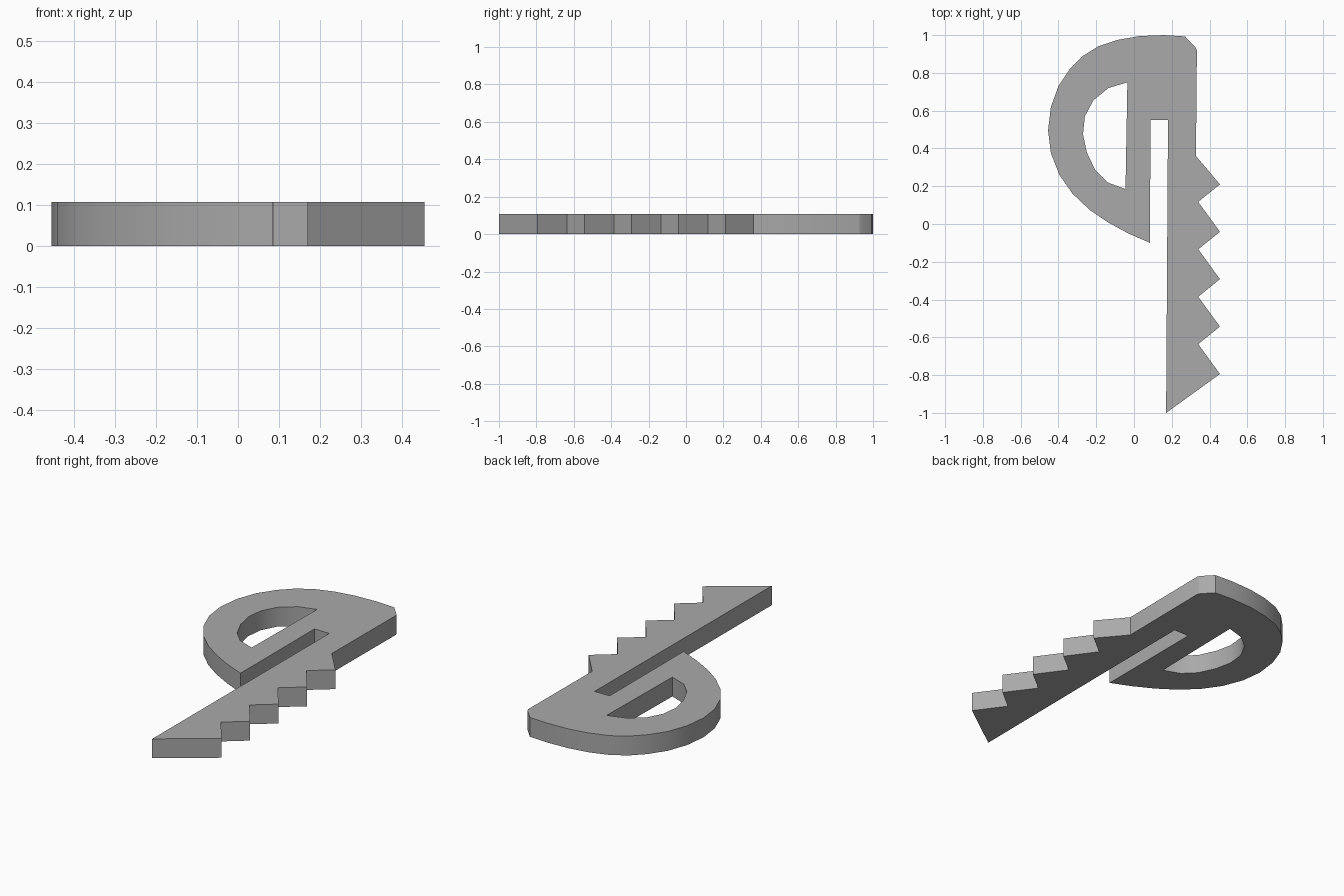
import bpy
import bmesh
import math

cube = bpy.data.objects.get("Cube")
if cube:
    bpy.data.objects.remove(cube, do_unlink=True)

THICKNESS = 0.108

grey = bpy.data.materials.new("plain grey")
grey.use_nodes = True
colour = (0.4, 0.4, 0.4, 1)
grey.diffuse_color = colour
grey.node_tree.nodes["Principled BSDF"].inputs["Base Color"].default_value = colour

# Rounded bow, from its lower tip round to the shoulder of the blade
bow = [(0.085, -0.10), (-0.03, -0.05), (-0.14, 0.01), (-0.235, 0.075),
       (-0.325, 0.16), (-0.395, 0.26), (-0.44, 0.375), (-0.455, 0.495),
       (-0.44, 0.62), (-0.40, 0.73), (-0.34, 0.82), (-0.27, 0.89),
       (-0.19, 0.94), (-0.085, 0.975), (0.03, 0.995), (0.16, 1.0),
       (0.27, 0.993), (0.325, 0.935), (0.333, 0.92), (0.328, 0.36)]

# Saw teeth down the outer edge of the blade
teeth = []
for i in range(5):
    tip_y = 0.21 - 0.251 * i
    teeth += [(0.455, tip_y), (0.34, tip_y - 0.093)]
teeth.pop()

# Pointed blade end and the slot between blade and bow
slot = [(0.17, -1.0), (0.18, 0.55), (0.087, 0.55)]

# Half-round finger hole
hole = [(-0.035, 0.75), (-0.135, 0.72), (-0.215, 0.655), (-0.26, 0.57),
        (-0.27, 0.475), (-0.25, 0.38), (-0.205, 0.285), (-0.14, 0.22),
        (-0.045, 0.185)]


def add_loop(bm, points):
    verts = [bm.verts.new((x, y, 0)) for x, y in points]
    for a, b in zip(verts, verts[1:] + verts[:1]):
        bm.edges.new((a, b))


# Fill the outline around the hole, then raise it to a solid plate
bm = bmesh.new()
add_loop(bm, bow + teeth + slot)
add_loop(bm, hole)
bmesh.ops.triangle_fill(bm, edges=bm.edges[:], use_beauty=True)
raised = bmesh.ops.extrude_face_region(bm, geom=bm.faces[:], use_keep_orig=True)
top = [g for g in raised["geom"] if isinstance(g, bmesh.types.BMVert)]
bmesh.ops.translate(bm, verts=top, vec=(0, 0, THICKNESS))
bmesh.ops.recalc_face_normals(bm, faces=bm.faces[:])

mesh = bpy.data.meshes.new("key_plate")
bm.to_mesh(mesh)
bm.free()
mesh.materials.append(grey)
key = bpy.data.objects.new("key_plate", mesh)
bpy.context.collection.objects.link(key)

bpy.context.view_layer.objects.active = key
key.select_set(True)
bpy.ops.object.shade_smooth_by_angle(angle=math.radians(30))
